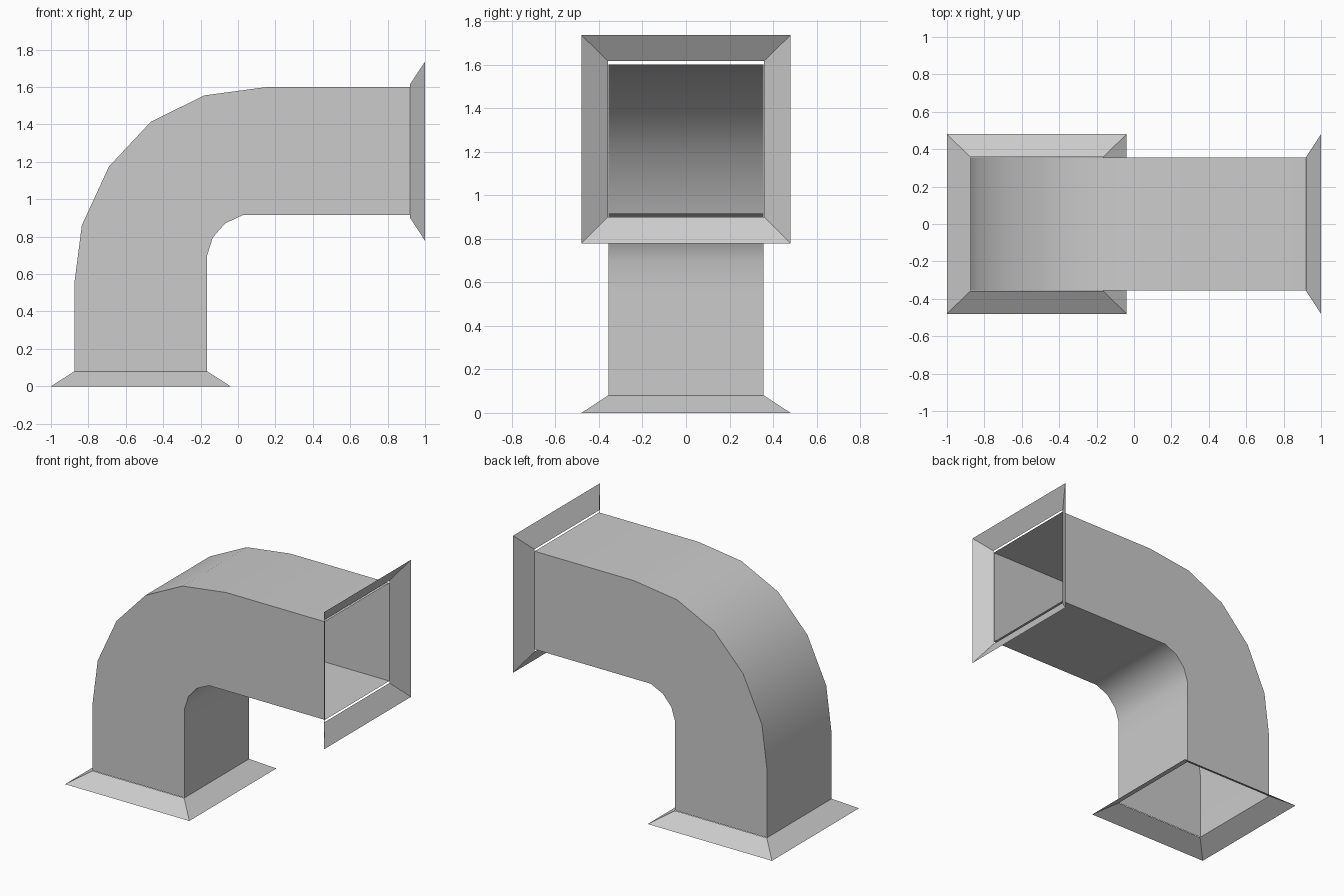
import bpy, bmesh
from mathutils import Vector

cube = bpy.data.objects.get("Cube")
if cube:
    bpy.data.objects.remove(cube, do_unlink=True)

metal = bpy.data.materials.new("light_grey_metal")
metal.use_nodes = True
GREY = (0.6, 0.6, 0.6, 1)
metal.diffuse_color = GREY
metal.node_tree.nodes["Principled BSDF"].inputs["Base Color"].default_value = GREY


def loft(name, rings):
    """Skin four-sided rings into an open sheet-metal sleeve."""
    bm = bmesh.new()
    loops = [[bm.verts.new(p) for p in ring] for ring in rings]
    for a, b in zip(loops, loops[1:]):
        for i in range(4):
            j = (i + 1) % 4
            bm.faces.new((a[i], a[j], b[j], b[i]))
    mesh = bpy.data.meshes.new(name)
    bm.to_mesh(mesh)
    bm.free()
    mesh.materials.append(metal)
    obj = bpy.data.objects.new(name, mesh)
    bpy.context.collection.objects.link(obj)
    bpy.ops.object.select_all(action="DESELECT")
    obj.select_set(True)
    bpy.context.view_layer.objects.active = obj
    bpy.ops.object.shade_smooth_by_angle(angle=0.6)
    return obj


def section(outer, inner, half):
    """Rectangular section between an outer and an inner (x, z) point."""
    (xo, zo), (xi, zi) = outer, inner
    return [Vector(p) for p in ((xo, -half, zo), (xi, -half, zi),
                                (xi, half, zi), (xo, half, zo))]


# Bent square duct: outer and inner curves of the elbow
outer = [(-.875, .08), (-.875, .55), (-.835, .86), (-.69, 1.175),
         (-.465, 1.415), (-.18, 1.555), (.155, 1.6), (.92, 1.6)]
inner = [(-.165, .08), (-.165, .55), (-.165, .70), (-.135, .795),
         (-.07, .87), (.025, .915), (.10, .915), (.92, .915)]
loft("duct_elbow", [section(o, i, .355) for o, i in zip(outer, inner)])

# Flared collars at both openings
loft("base_flange", [section((-1, 0), (-.04, 0), .48),
                     section((-.875, .08), (-.165, .08), .358)])
loft("outlet_flange", [section((.92, 1.615), (.92, .9), .358),
                       section((1, 1.735), (1, .778), .48)])
